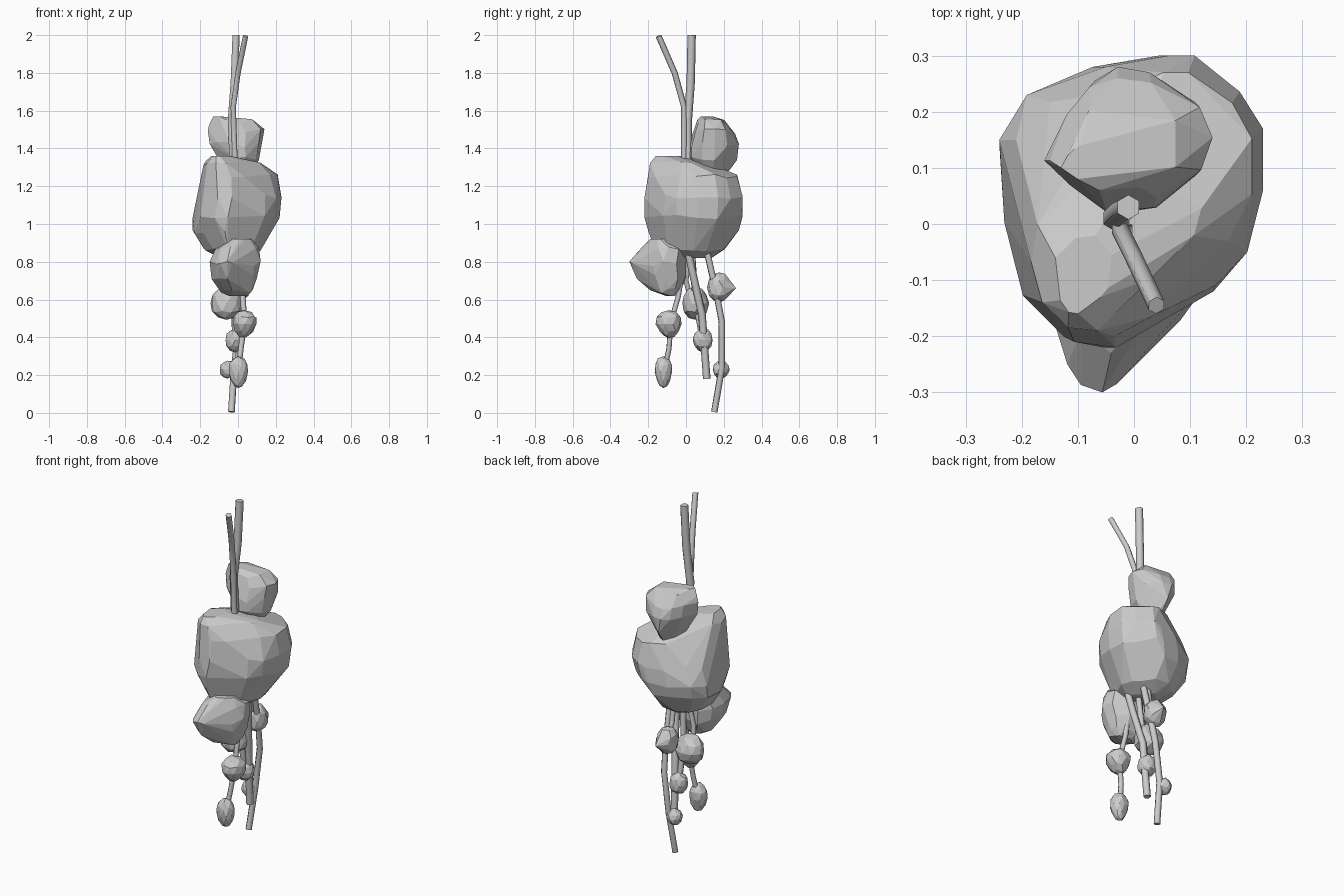
import bpy
import bmesh
import math
import random
from mathutils import Vector

cube = bpy.data.objects.get("Cube")
if cube:
    bpy.data.objects.remove(cube)

random.seed(4)

grey = bpy.data.materials.new("plain grey")
grey.use_nodes = True
grey.diffuse_color = (0.6, 0.6, 0.6, 1)
shader = grey.node_tree.nodes["Principled BSDF"]
shader.inputs["Base Color"].default_value = grey.diffuse_color
shader.inputs["Roughness"].default_value = 0.9


def faceted_hull(name, points, angle):
    """Chiselled, flat-faced body wrapped around a cloud of points."""
    bm = bmesh.new()
    for p in points:
        bm.verts.new(p)
    bmesh.ops.convex_hull(bm, input=bm.verts[:])
    loose = [v for v in bm.verts if not v.link_faces]
    bmesh.ops.delete(bm, geom=loose, context='VERTS')
    bmesh.ops.dissolve_limit(bm, angle_limit=math.radians(angle),
                             verts=bm.verts[:], edges=bm.edges[:])
    bmesh.ops.recalc_face_normals(bm, faces=bm.faces[:])
    mesh = bpy.data.meshes.new(name)
    bm.to_mesh(mesh)
    bm.free()
    mesh.materials.append(grey)
    obj = bpy.data.objects.new(name, mesh)
    bpy.context.collection.objects.link(obj)


def trim(p, axis, low, high):
    """Keep a point between two planes across the axis."""
    d = p.dot(axis)
    return p + axis * (min(max(d, low), high) - d)


def bulb(name, outline, levels):
    """Fit the plan outline into each level's box (z, x min, x max, y min, y max),
    then trim it along both diagonals (min, max for each)."""
    xs, ys = zip(*outline)
    diagonal = Vector((1, 1, 0)).normalized()
    cross = Vector((-1, 1, 0)).normalized()
    points = []
    for i, (z, x0, x1, y0, y1, d0, d1, c0, c1) in enumerate(levels):
        wobble = 0 if i in (0, len(levels) - 1) else 0.015
        for x, y in outline:
            u = (x - min(xs)) / (max(xs) - min(xs))
            v = (y - min(ys)) / (max(ys) - min(ys))
            p = Vector((x0 + u * (x1 - x0), y0 + v * (y1 - y0),
                        z + random.uniform(-wobble, wobble)))
            points.append(trim(trim(p, diagonal, d0, d1), cross, c0, c1))
    faceted_hull(name, points, 9)


def pebble(name, centre, radii, taper=0.0, tip=None):
    """Rough small stone, narrower below when tapered, with an optional tip."""
    bm = bmesh.new()
    bmesh.ops.create_icosphere(bm, subdivisions=2, radius=1)
    points = []
    for v in bm.verts:
        p = v.co * random.uniform(0.96, 1.06)
        width = 1 + taper * p.z
        scaled = Vector((p.x * radii[0] * width, p.y * radii[1] * width, p.z * radii[2]))
        points.append(Vector(centre) + scaled)
    bm.free()
    if tip:
        points.append(Vector(tip))
    faceted_hull(name, points, 14)


def strand(name, radius, path):
    """Six-sided cord along a short path."""
    curve = bpy.data.curves.new(name, 'CURVE')
    curve.dimensions = '3D'
    curve.bevel_depth = radius
    curve.bevel_resolution = 1
    curve.use_fill_caps = True
    spline = curve.splines.new('POLY')
    spline.points.add(len(path) - 1)
    for point, co in zip(spline.points, path):
        point.co = (*co, 1)
    curve.materials.append(grey)
    obj = bpy.data.objects.new(name, curve)
    bpy.context.collection.objects.link(obj)


# Large central bulb, heart-shaped along the diagonal
bulb("main_bulb",
     [(-.24, .15), (-.19, .23), (-.07, .28), (.05, .3), (.1, .3), (.19, .24), (.23, .17),
      (.23, .06), (.2, -.05), (.15, -.12), (.03, -.18), (-.05, -.22), (-.13, -.21),
      (-.2, -.13), (-.23, 0)],
     [(1.36, -.14, -.04, -.16, -.02, -.2, .1, -.05, .06),
      (1.32, -.19, .12, -.19, .1, -.23, .2, -.09, .12),
      (1.25, -.2, .21, -.2, .27, -.25, .28, -.14, .19),
      (1.14, -.21, .23, -.22, .3, -.26, .3, -.18, .26),
      (1.04, -.24, .22, -.22, .3, -.23, .27, -.19, .3),
      (.96, -.24, .18, -.2, .28, -.2, .22, -.17, .28),
      (.87, -.18, .12, -.17, .22, -.15, .15, -.13, .21),
      (.82, -.1, .06, -.06, .15, -.07, .07, -.07, .12)])

# Smaller bulb on the upper back
bulb("upper_bulb",
     [(-.16, .1), (-.12, .2), (-.08, .26), (-.03, .28), (.03, .27), (.12, .22),
      (.14, .15), (.12, .08), (.04, .02), (-.05, .01), (-.12, .06)],
     [(1.57, -.13, -.05, .08, .14, -.04, .1, .07, .17),
      (1.54, -.15, .09, .06, .22, -.08, .19, 0, .2),
      (1.49, -.16, .14, .04, .26, -.1, .23, -.03, .23),
      (1.42, -.15, .13, .02, .28, -.1, .23, -.04, .23),
      (1.35, -.1, .11, .02, .27, -.06, .2, -.03, .2),
      (1.27, -.06, .06, .07, .22, .01, .16, .03, .16)])

# Bulb with a blunt snout below the front
bulb("lower_bulb",
     [(-.14, -.05), (-.08, 0), (.03, 0), (.1, -.05), (.11, -.12), (.09, -.19),
      (.03, -.24), (-.03, -.29), (-.06, -.3), (-.1, -.29), (-.12, -.25), (-.15, -.15)],
     [(.92, -.04, .07, -.19, -.1, -.2, .1, -.15, 0),
      (.87, -.12, .11, -.23, 0, -.23, .1, -.17, .05),
      (.79, -.15, .12, -.3, 0, -.27, .1, -.18, .06),
      (.72, -.14, .1, -.26, 0, -.24, .08, -.18, .05),
      (.65, -.09, .08, -.19, -.03, -.17, .05, -.14, .02),
      (.62, -.05, .05, -.11, -.06, -.1, .02, -.1, -.02)])

# Small hanging stones
pebble("upper_pebble", (-.06, .05, .58), (.086, .07, .088))
pebble("pointed_pebble", (.0, .175, .665), (.062, .062, .08), tip=(.015, .265, .66))
pebble("front_pebble", (.035, -.09, .47), (.063, .068, .075), .22)
pebble("front_drop", (.003, -.12, .215), (.05, .047, .083), .2)
pebble("middle_pebble", (-.015, .09, .385), (.052, .052, .062))
pebble("rear_pebble", (-.055, .185, .23), (.044, .044, .047))

# Cords rising from the top
strand("upright_cord", .022, [(-.025, .01, 1.3), (-.035, .01, 1.55), (-.02, .025, 1.75), (-.01, .03, 2)])
strand("leaning_cord", .016, [(-.015, -.01, 1.3), (-.025, -.01, 1.62), (0, -.06, 1.8), (.04, -.145, 1.995)])

# Cords hanging below
strand("rear_cord", .018, [(.03, .1, .9), (.02, .16, .64), (.01, .19, .48), (-.02, .19, .24), (-.035, .15, .005)])
strand("middle_cord", .02, [(.06, 0, .9), (.04, .04, .72), (.01, .085, .52), (0, .11, .18)])
strand("front_cord", .015, [(.02, 0, .88), (.025, -.04, .62), (.035, -.08, .48), (.015, -.09, .34), (0, -.12, .2)])
strand("pebble_cord", .017, [(0, .03, .88), (-.02, .05, .6), (-.015, .09, .38)])
strand("pointed_cord", .015, [(0, .11, .88), (0, .13, .75), (0, .17, .66)])
strand("upper_pebble_cord", .015, [(-.02, .02, .88), (-.05, .0, .7), (-.065, .03, .58)])
